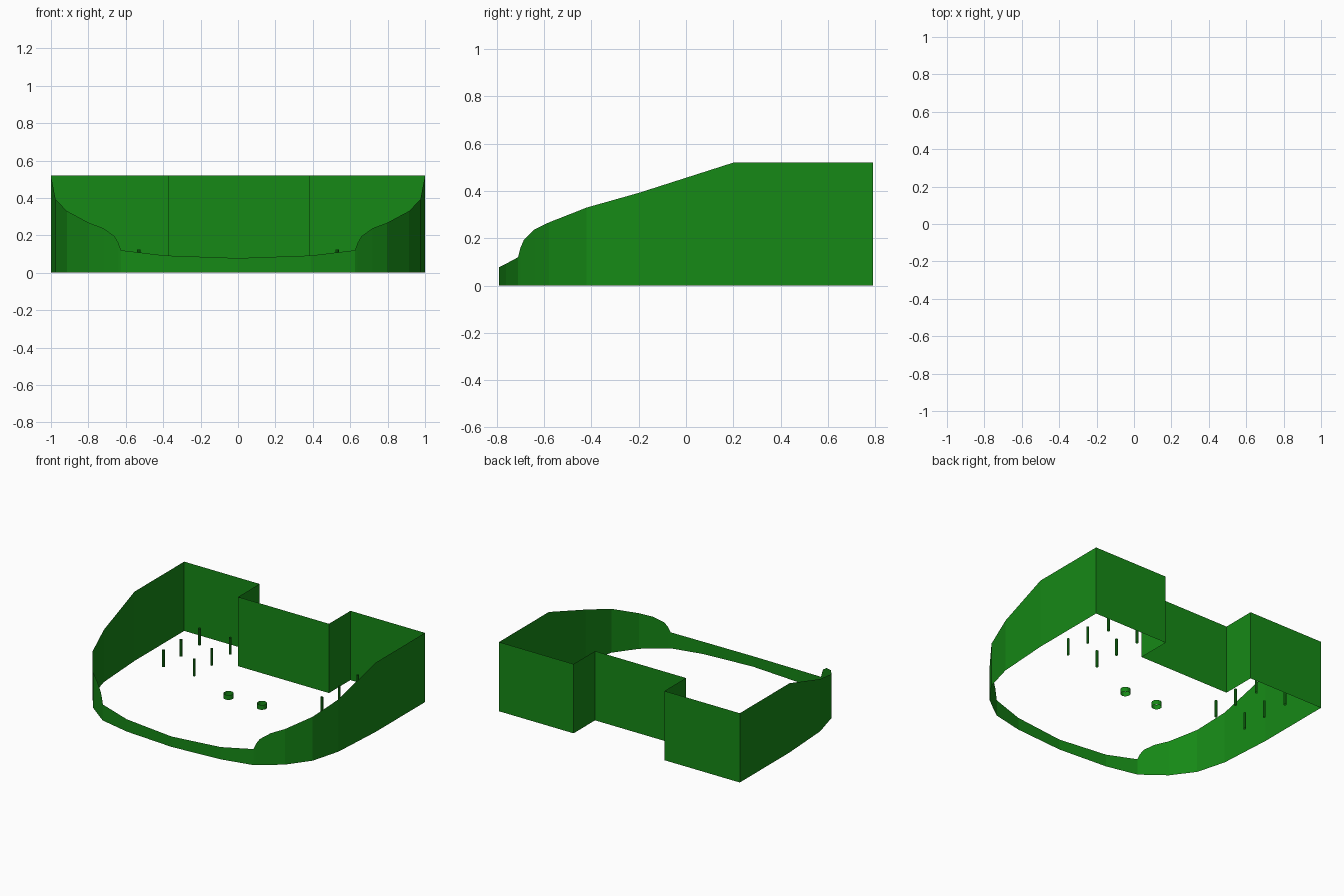
import bpy, bmesh, math

if "Cube" in bpy.data.objects:
    bpy.data.objects.remove(bpy.data.objects["Cube"])

green = bpy.data.materials.new("green")
green.diffuse_color = (0.008, 0.25, 0.008, 1)
green.use_nodes = True
green.node_tree.nodes["Principled BSDF"].inputs["Base Color"].default_value = green.diffuse_color


def finish(name, bm):
    mesh = bpy.data.meshes.new(name)
    bm.to_mesh(mesh)
    bm.free()
    mesh.materials.append(green)
    obj = bpy.data.objects.new(name, mesh)
    bpy.context.collection.objects.link(obj)
    return obj


def wall(name, path):
    """Thin closed wall: each path point is (x, y, height)."""
    bm = bmesh.new()
    low = [bm.verts.new((x, y, 0)) for x, y, z in path]
    top = [bm.verts.new(p) for p in path]
    n = len(path)
    for i in range(n):
        j = (i + 1) % n
        bm.faces.new((low[i], low[j], top[j], top[i]))
    return finish(name, bm)


def tube(name, x, y, radius, height, sides):
    """Open-ended upright tube standing on the ground."""
    bm = bmesh.new()
    bmesh.ops.create_cone(bm, cap_ends=False, segments=sides, radius1=radius,
                          radius2=radius, depth=height)
    bmesh.ops.translate(bm, verts=bm.verts, vec=(x, y, height / 2))
    return finish(name, bm)


# Outer wall: right half from the front centre round to the back corner
H = 0.52
right = [(0.39, -0.762, 0.092), (0.625, -0.71, 0.12), (0.64, -0.70, 0.16),
         (0.66, -0.685, 0.195), (0.72, -0.64, 0.238), (0.797, -0.58, 0.267),
         (0.915, -0.42, 0.33), (0.975, -0.20, 0.392), (1, 0.20, H), (1, 0.79, H)]
left = [(-x, y, z) for x, y, z in reversed(right)]
# Recessed panel in the middle of the back
recess = [(0.381, 0.79, H), (0.381, 0.535, H), (-0.374, 0.535, H), (-0.374, 0.79, H)]
wall("outer_wall", [(0, -0.79, 0.078)] + right + recess + left)

# Two groups of six thin posts
for side in (-1, 1):
    for x in (0.53, 0.785):
        for y in (0.238, 0.445, 0.665):
            tube("post", side * x, y, 0.01, 0.125, 10)

# Two small rings near the centre
for x in (-0.134, 0.143):
    tube("ring_outer", x, 0.08, 0.034, 0.036, 16)
